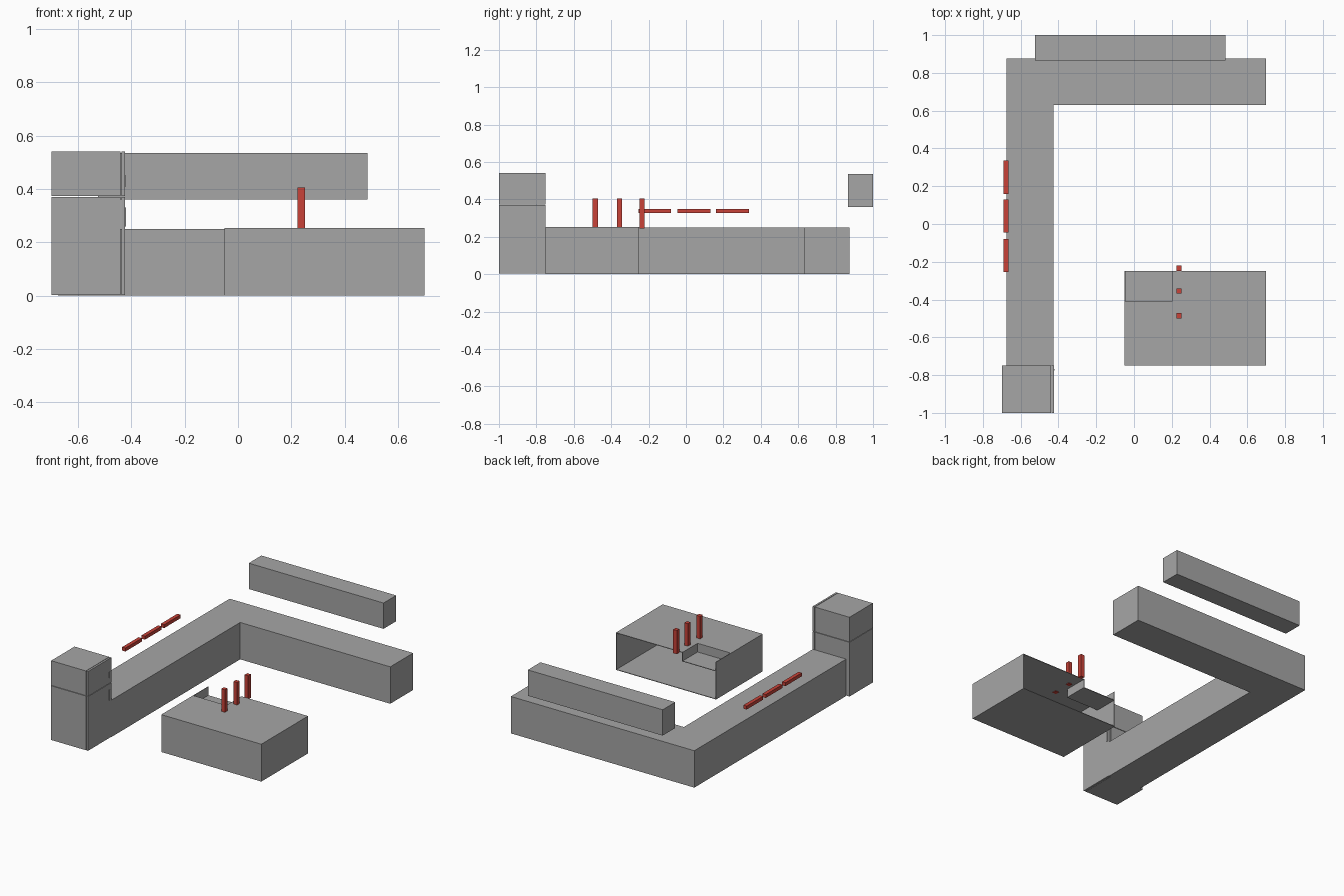
import bpy
import bmesh

if "Cube" in bpy.data.objects:
    bpy.data.objects.remove(bpy.data.objects["Cube"], do_unlink=True)


def material(name, color):
    mat = bpy.data.materials.new(name)
    mat.use_nodes = True
    mat.diffuse_color = color
    mat.node_tree.nodes["Principled BSDF"].inputs["Base Color"].default_value = color
    return mat


GREY = material("grey", (0.38, 0.38, 0.38, 1))
RED = material("red", (0.58, 0.055, 0.04, 1))


def prism(name, outline, z0, z1, mat=GREY):
    """Extrude a flat outline from z0 up to z1."""
    bm = bmesh.new()
    base = bm.faces.new([bm.verts.new((x, y, z0)) for x, y in outline])
    grown = bmesh.ops.extrude_face_region(bm, geom=[base])["geom"]
    top = [v for v in grown if isinstance(v, bmesh.types.BMVert)]
    bmesh.ops.translate(bm, verts=top, vec=(0, 0, z1 - z0))
    bmesh.ops.recalc_face_normals(bm, faces=bm.faces)
    mesh = bpy.data.meshes.new(name)
    bm.to_mesh(mesh)
    bm.free()
    mesh.materials.append(mat)
    obj = bpy.data.objects.new(name, mesh)
    bpy.context.collection.objects.link(obj)
    return obj


def box(name, x, y, z, mat=GREY):
    corners = [(x[0], y[0]), (x[1], y[0]), (x[1], y[1]), (x[0], y[1])]
    return prism(name, corners, z[0], z[1], mat)


# Corner counter and wall cabinet
L, R, INNER = -0.675, 0.70, -0.425
prism("corner_counter", [(L, -0.75), (INNER, -0.75), (INNER, 0.63),
                         (R, 0.63), (R, 0.875), (L, 0.875)], 0, 0.25)
box("wall_cabinet", (-0.525, 0.485), (0.865, 1.0), (0.36, 0.535))

# Refrigerator: two stacked sections, each with a door and a handle
for part, z, handle in (("lower", (0.003, 0.37), (0.26, 0.33)),
                        ("upper", (0.373, 0.54), (0.41, 0.45))):
    box(f"fridge_{part}_body", (-0.70, -0.44), (-1.0, -0.75), z)
    box(f"fridge_{part}_door", (-0.437, -0.424), (-1.0, -0.75), z)
    box(f"fridge_{part}_handle", (-0.424, -0.42), (-0.775, -0.767), handle)

# Island: a hollow shell open at the back, with a sink in one corner
X0, X1, Y0, Y1, H, T = -0.05, 0.70, -0.75, -0.25, 0.253, 0.004
SX, SY, SZ = 0.20, -0.41, 0.19
prism("island_top", [(X0, Y0), (X1, Y0), (X1, Y1), (SX, Y1),
                     (SX, SY), (X0, SY)], H - T, H)
box("island_floor", (X0, X1), (Y0, Y1), (0, T))
box("island_front", (X0, X1), (Y0, Y0 + T), (0, H))
box("island_right_wall", (X0, X0 + T), (Y0, Y1), (0, H))
box("island_left_wall", (X1 - T, X1), (Y0, Y1), (0, H))
box("sink_floor", (X0, SX), (SY, Y1), (SZ, SZ + T))
box("sink_side", (SX, SX + T), (SY, Y1), (SZ, H))
box("sink_front", (X0, SX), (SY - T, SY), (SZ, H))

# Upright red bars on the island
for i, y in enumerate((-0.485, -0.355, -0.235)):
    box(f"upright_bar_{i + 1}", (0.224, 0.251), (y - 0.014, y + 0.014),
        (0.245, 0.405), RED)

# Floating red bars along the side
for i, y in enumerate((-0.167, 0.043, 0.248)):
    box(f"side_bar_{i + 1}", (-0.69, -0.665), (y - 0.088, y + 0.088),
        (0.327, 0.35), RED)
